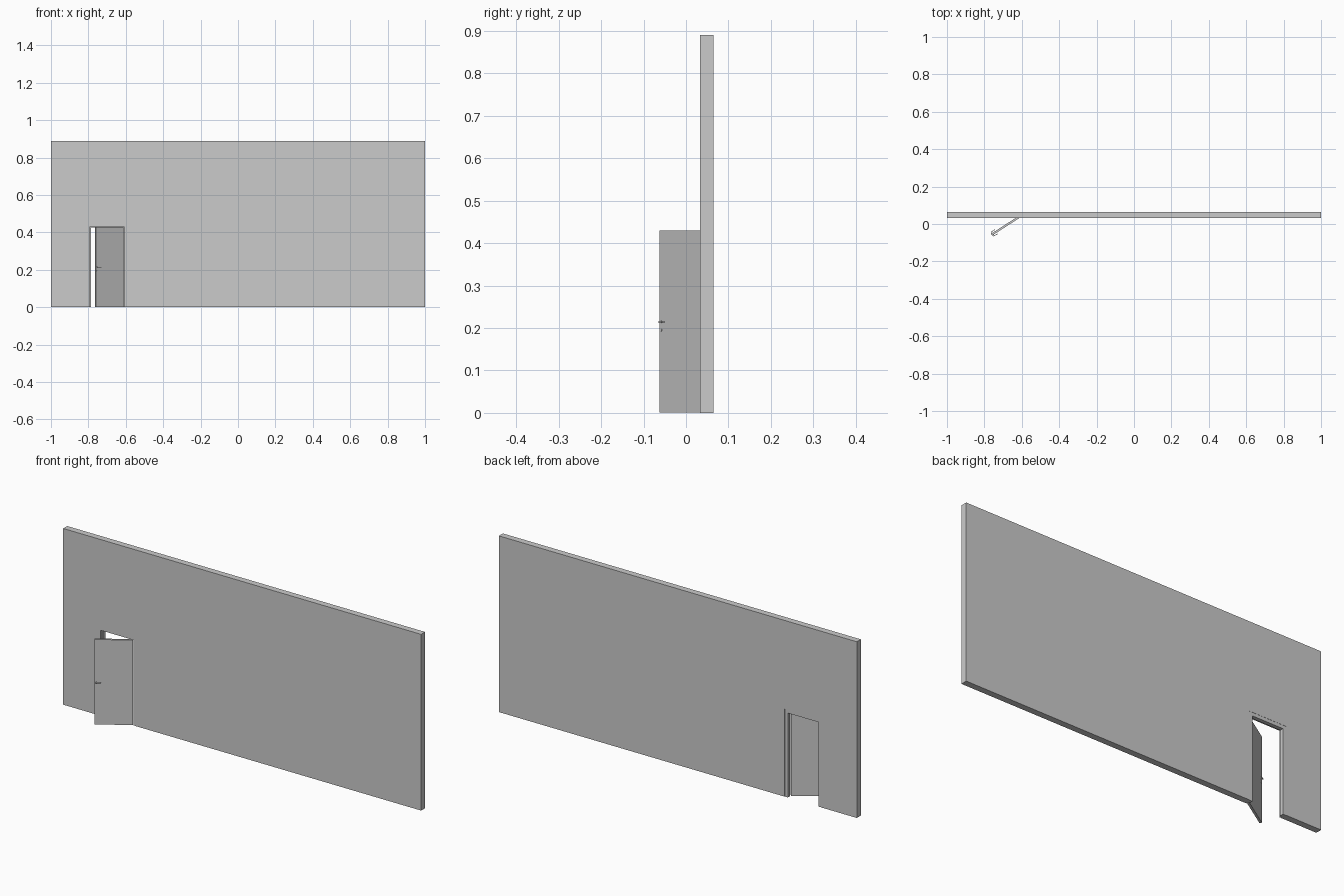
import bpy, bmesh, math
from mathutils import Matrix, Vector

if "Cube" in bpy.data.objects:
    bpy.data.objects.remove(bpy.data.objects["Cube"])

Y0, Y1 = 0.033, 0.065            # wall front and back
H = 0.89
CX = -0.70                       # doorway centre


def finish(name, bm):
    bmesh.ops.recalc_face_normals(bm, faces=bm.faces)
    me = bpy.data.meshes.new(name)
    bm.to_mesh(me)
    bm.free()
    ob = bpy.data.objects.new(name, me)
    bpy.context.collection.objects.link(ob)
    return ob


def prism(name, outline, y0, y1):
    """Extrude an x-z outline from y0 to y1."""
    bm = bmesh.new()
    face = bm.faces.new([bm.verts.new((x, y0, z)) for x, z in outline])
    ext = bmesh.ops.extrude_face_region(bm, geom=[face])
    verts = [g for g in ext["geom"] if isinstance(g, bmesh.types.BMVert)]
    bmesh.ops.translate(bm, vec=(0, y1 - y0, 0), verts=verts)
    return finish(name, bm)


def portal(name, outer, top, width, y0, y1):
    """Three-sided frame around the doorway."""
    o, i, t = outer, outer - width, top - width
    pts = [(-o, 0), (-o, top), (o, top), (o, 0), (i, 0), (i, t), (-i, t), (-i, 0)]
    return prism(name, [(CX + x, z) for x, z in pts], y0, y1)


def box(name, lo, hi, parent=None):
    bm = bmesh.new()
    size = Vector(hi) - Vector(lo)
    mid = (Vector(hi) + Vector(lo)) / 2
    bmesh.ops.create_cube(bm, size=1, matrix=Matrix.Translation(mid) @ Matrix.Diagonal((*size, 1)))
    ob = finish(name, bm)
    ob.parent = parent
    return ob


def rod(name, start, direction, radius, length, parent):
    bm = bmesh.new()
    d = Vector(direction)
    m = Matrix.Translation(Vector(start) + d * length / 2) @ d.to_track_quat('Z', 'Y').to_matrix().to_4x4()
    bmesh.ops.create_cone(bm, cap_ends=True, segments=16, radius1=radius, radius2=radius,
                          depth=length, matrix=m)
    ob = finish(name, bm)
    for p in ob.data.polygons:
        p.use_smooth = len(p.vertices) == 4
    ob.data.set_sharp_from_angle(angle=math.radians(40))
    ob.parent = parent
    return ob


# Wall with a doorway notch
L, R, T = CX - 0.103, CX + 0.103, 0.443
prism("wall", [(-1, 0), (L, 0), (L, T), (R, T), (R, 0), (1, 0), (1, H), (-1, H)], Y0, Y1)

# Door frame: rebated front half and deeper stop behind it
portal("door_frame", 0.103, T, 0.012, Y0 + 0.001, Y0 + 0.012)
portal("door_stop", 0.103, T, 0.017, Y0 + 0.012, Y1 - 0.001)

# Door leaf, local space: hinge at origin, leaf along -x, front face at y = 0
W, D = 0.176, 0.011
door = box("door_leaf", (-W, 0, 0.001), (0, D, 0.43))

# Lever handles and key covers on both faces
for side, face, s in (("front", 0, -1), ("back", D, 1)):
    hx, hz = -0.169, 0.214
    rod(f"{side}_handle_rose", (hx, face, hz), (0, s, 0), 0.0036, 0.0012, door)
    rod(f"{side}_handle_neck", (hx, face, hz), (0, s, 0), 0.0014, 0.0075, door)
    rod(f"{side}_handle_lever", (hx - 0.0014, face + s * 0.0075, hz), (1, 0, 0), 0.0015, 0.025, door)
    rod(f"{side}_key_cover", (hx, face, 0.195), (0, s, 0), 0.003, 0.0012, door)

# Swing the door open
door.location = (-0.611, 0.033, 0)
door.rotation_euler = (0, 0, math.radians(32.7))
